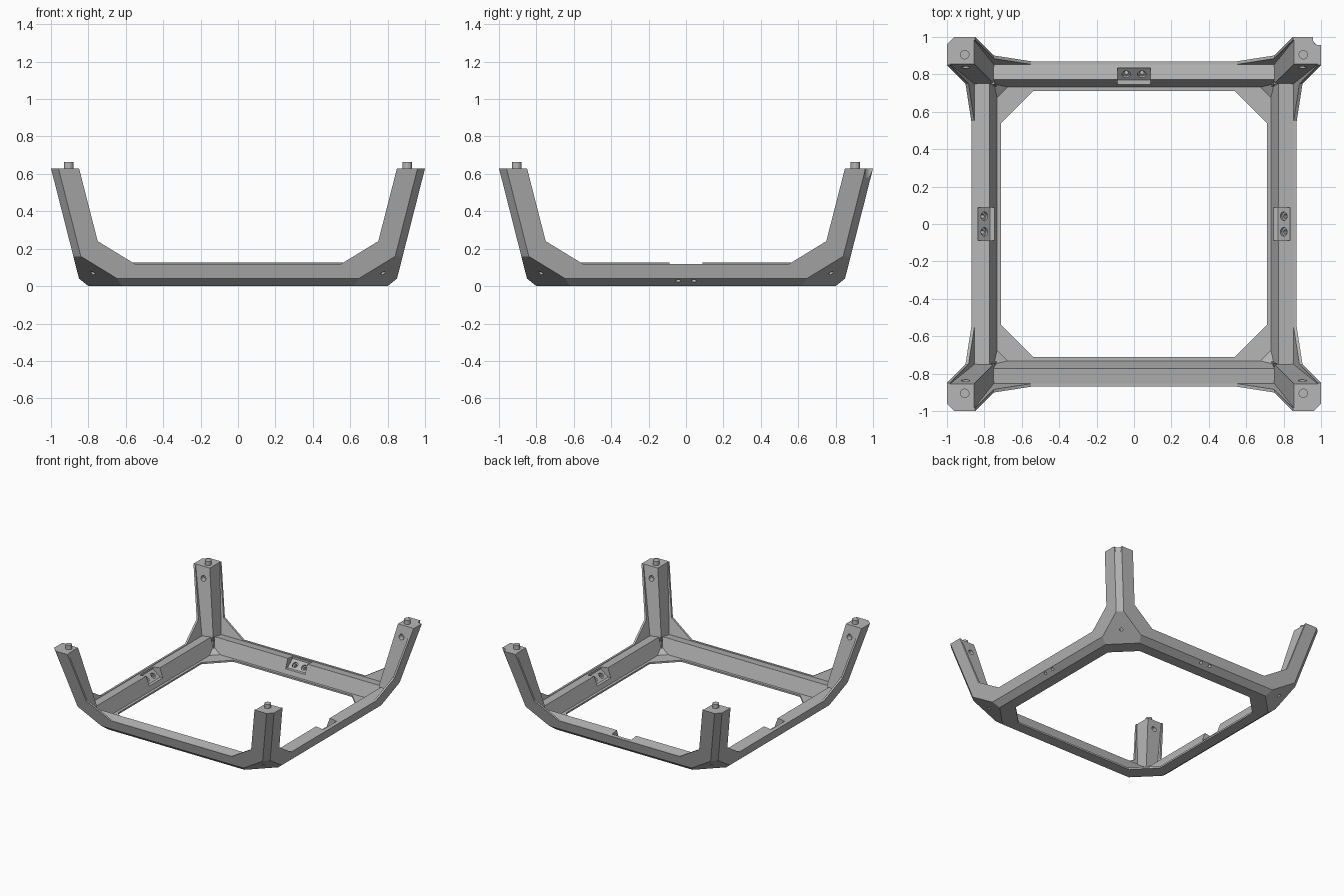
import bpy, bmesh
from math import pi
from mathutils import Matrix, Vector

if "Cube" in bpy.data.objects:
    bpy.data.objects.remove(bpy.data.objects["Cube"])

grey = bpy.data.materials.new("plain_grey")
grey.use_nodes = True
grey.diffuse_color = (0.47, 0.47, 0.47, 1)
grey.node_tree.nodes["Principled BSDF"].inputs["Base Color"].default_value = (0.47, 0.47, 0.47, 1)

TOP = 0.63
SIGNS = (1, -1)
CORNERS = [(sx, sy) for sx in SIGNS for sy in SIGNS]


def finish(name, bm, turn=0):
    bm.transform(Matrix.Rotation(turn * pi / 2, 4, 'Z'))
    bmesh.ops.recalc_face_normals(bm, faces=bm.faces[:])
    mesh = bpy.data.meshes.new(name)
    bm.to_mesh(mesh)
    bm.free()
    mesh.materials.append(grey)
    ob = bpy.data.objects.new(name, mesh)
    bpy.context.collection.objects.link(ob)
    return ob


def clip(bm, planes):
    """Keep the side of each plane where normal . point <= distance."""
    for normal, dist in planes:
        n = Vector(normal)
        bmesh.ops.bisect_plane(bm, geom=bm.verts[:] + bm.edges[:] + bm.faces[:],
                               plane_co=n * dist / n.length_squared, plane_no=n,
                               clear_outer=True)
        bmesh.ops.holes_fill(bm, edges=[e for e in bm.edges if e.is_boundary])


def block(lo, hi):
    bm = bmesh.new()
    bmesh.ops.create_cube(bm, size=1)
    lo, hi = Vector(lo), Vector(hi)
    size = hi - lo
    bm.transform(Matrix.Translation((lo + hi) / 2) @ Matrix.Diagonal((*size, 1)))
    return bm


def prism(pts, half):
    """Extrude a (y, z) profile along x."""
    bm = bmesh.new()
    face = bm.faces.new([bm.verts.new((-half, y, z)) for y, z in pts])
    new = bmesh.ops.extrude_face_region(bm, geom=[face])["geom"]
    bmesh.ops.translate(bm, vec=(2 * half, 0, 0),
                        verts=[v for v in new if isinstance(v, bmesh.types.BMVert)])
    return bm


def rod(centre, direction, radius, length):
    bm = bmesh.new()
    turn = Vector(direction).to_track_quat('Z', 'Y').to_matrix().to_4x4()
    bmesh.ops.create_cone(bm, cap_ends=True, segments=20, radius1=radius, radius2=radius,
                          depth=length, matrix=Matrix.Translation(centre) @ turn)
    return bm


def boolean(targets, tool, operation='DIFFERENCE'):
    """Apply the tool to every target, then discard it."""
    for ob in targets:
        mod = ob.modifiers.new("cut", 'BOOLEAN')
        mod.operation, mod.solver, mod.object = operation, 'EXACT', tool
        deps = bpy.context.evaluated_depsgraph_get()
        mesh = bpy.data.meshes.new_from_object(ob.evaluated_get(deps))
        ob.modifiers.clear()
        ob.data = mesh
    bpy.data.objects.remove(tool)


def outer_planes(inset, corners=CORNERS):
    """Leaning walls, bottom bevels, corner facets and leg corner bevels."""
    planes = []
    for s in SIGNS:
        for slope, d in ((-0.254, 0.84), (-1.25, 0.80)):
            planes += [((s, 0, slope), d), ((0, s, slope), d)]
    for sx, sy in corners:
        planes += [((sx, sy, -1.89), 1.42), ((sx, sy, -0.508), 1.64)]
    return [(n, d - inset * Vector(n).length) for n, d in planes]


# Thin outer shell, hollowed and opened at the sides and floor
hull = block((-1.2, -1.2, 0), (1.2, 1.2, TOP))
clip(hull, outer_planes(0))
shell = finish("outer_shell", hull)
hollow = block((-1.2, -1.2, 0.014), (1.2, 1.2, 0.9))
clip(hollow, outer_planes(0.016))
boolean([shell], finish("hollow", hollow))
half = [(0.868, 0.70), (0.75, 0.24), (0.55, 0.118)]
opening = half + [(-y, z) for y, z in reversed(half)]
for turn in (0, 1):
    boolean([shell], finish("side_opening", prism(opening, 1.3), turn))
floor = block((-0.71, -0.71, -0.1), (0.71, 0.71, 0.1))
clip(floor, [((sx, sy, 0), 1.25) for sx, sy in CORNERS])
boolean([shell], finish("floor_opening", floor))

# Solid core: four ridged beams and four leaning legs
core = None
beam_profile = [(0.73, 0.008), (0.772, 0.126), (0.862, 0.113), (0.842, 0.035), (0.81, 0.008)]
for turn in range(4):
    beam = prism(beam_profile, 0.8)
    clip(beam, [((s, 1, -1.89), 1.40) for s in SIGNS])
    part = finish("inner_core", beam, turn)
    leg = block((0.6, 0.6, 0.008), (1.1, 1.1, TOP))
    clip(leg, outer_planes(0.006, [(1, 1)]))
    clip(leg, [((-1, 0, 0.205), -0.726), ((0, -1, 0.205), -0.726)])
    leg = finish("leg", leg, turn)
    if core is None:
        core = part
    else:
        boolean([core], part, 'UNION')
    boolean([core], leg, 'UNION')
both = [shell, core]

# Screw pockets at the middle of each beam
pocket = [(0.6, 0.05), (0.77, 0.05), (0.835, 0.101), (0.835, 0.2), (0.6, 0.2)]
down = Vector((0, 0.62, -0.78))
for turn in range(4):
    boolean([core], finish("pocket", prism(pocket, 0.088), turn))
    for s in SIGNS:
        seat = Vector((s * 0.042, 0.80, 0.074))
        boolean([core], finish("screw_seat", rod(seat, down, 0.023, 0.03), turn))
        boolean(both, finish("screw_hole", rod(seat, down, 0.012, 0.3), turn))

# Corner screw holes, leg side holes and top pegs
for sx, sy in CORNERS:
    boolean(both, finish("corner_hole",
                         rod((sx * 0.765, sy * 0.765, 0.09), (sx, sy, -1.89), 0.013, 0.3)))
    boolean([core], finish("leg_hole", rod((sx * 0.9, sy * 0.835, 0.54), (0, 1, 0), 0.022, 0.08)))
    side = ("left" if sx > 0 else "right") + ("_front" if sy < 0 else "_back")
    finish("top_peg_" + side, rod((sx * 0.905, sy * 0.905, TOP + 0.012), (0, 0, 1), 0.025, 0.044))

# Small key notch on the back left leg
boolean(both, finish("key_notch", rod((0.99, 0.99, TOP), (0, 0, 1), 0.034, 0.1)))
